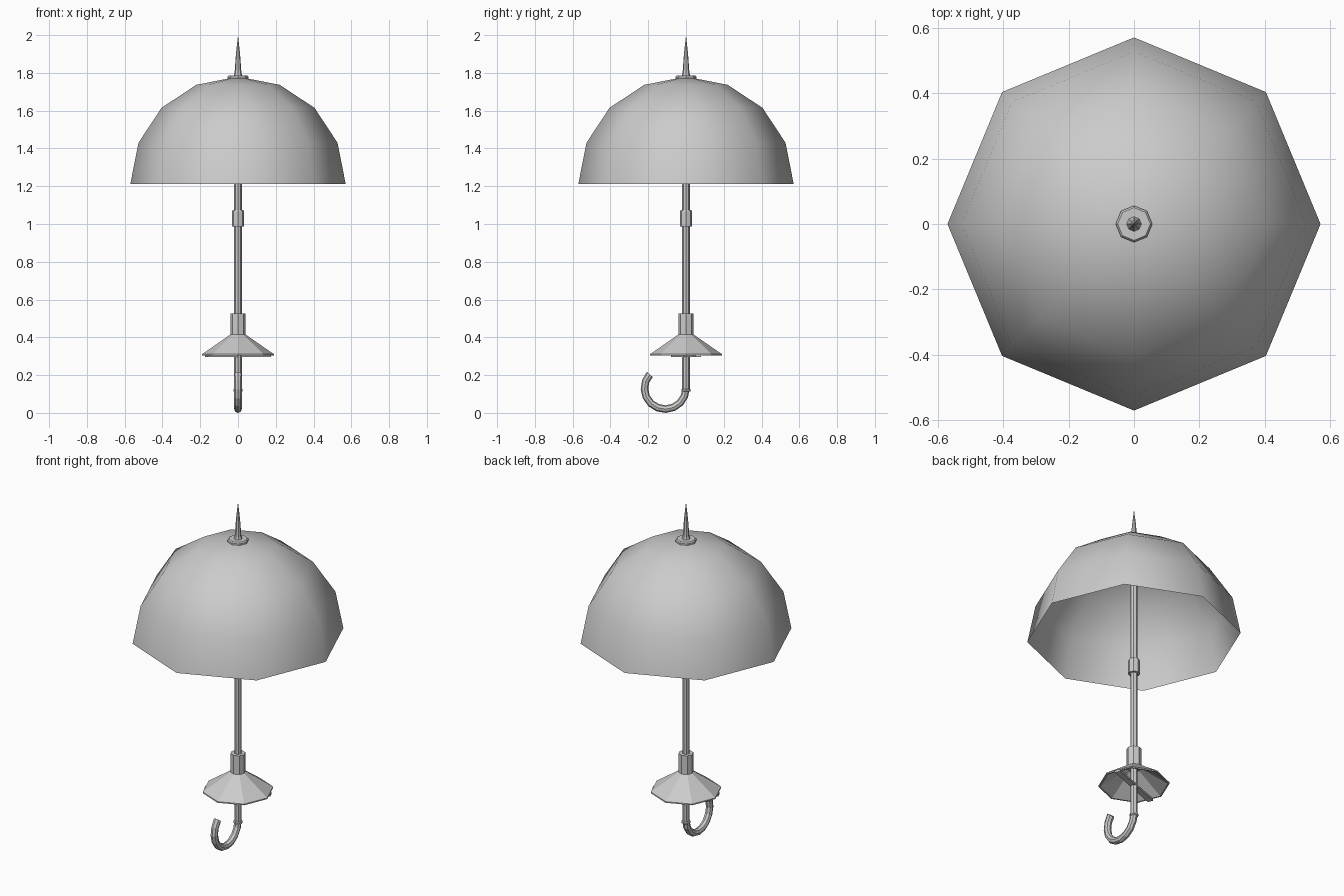
import bpy, bmesh
from math import sin, cos, pi, radians

if "Cube" in bpy.data.objects:
    bpy.data.objects.remove(bpy.data.objects["Cube"])

SIDES = 8


def make_object(name, bm, smooth):
    bmesh.ops.remove_doubles(bm, verts=bm.verts, dist=1e-5)
    bmesh.ops.recalc_face_normals(bm, faces=bm.faces)
    for f in bm.faces:
        f.smooth = smooth
    me = bpy.data.meshes.new(name)
    bm.to_mesh(me)
    bm.free()
    ob = bpy.data.objects.new(name, me)
    bpy.context.collection.objects.link(ob)
    return ob


def skin(bm, rings):
    for a, b in zip(rings, rings[1:]):
        for i in range(SIDES):
            j = (i + 1) % SIDES
            bm.faces.new((a[i], a[j], b[j], b[i]))


def lathe(name, profile, smooth=False):
    """Eight-sided turned part from (radius, z) points."""
    bm = bmesh.new()
    rings = [[bm.verts.new((r * cos(2 * pi * i / SIDES), r * sin(2 * pi * i / SIDES), z))
              for i in range(SIDES)] for r, z in profile]
    skin(bm, rings)
    bmesh.ops.remove_doubles(bm, verts=bm.verts, dist=1e-5)
    bmesh.ops.dissolve_degenerate(bm, edges=bm.edges, dist=1e-5)
    return make_object(name, bm, smooth)


# Canopy: open smooth octagonal dome
lathe("canopy", [(0.57, 1.212), (0.527, 1.43), (0.405, 1.615),
                 (0.22, 1.737), (0, 1.78)], True)

# Top washer and spike
lathe("top_washer", [(0, 1.765), (0.056, 1.765), (0.056, 1.778), (0.05, 1.785), (0, 1.785)])
lathe("spike", [(0.024, 1.78), (0.018, 1.80), (0.011, 1.90), (0, 2.0)])

# Shaft with sliding collar
lathe("shaft", [(0.02, 0.12), (0.02, 1.77)])
lathe("collar", [(0.02, 0.988), (0.033, 0.988), (0.033, 1.065), (0.028, 1.075), (0.02, 1.075)])

# Sleeve and flared hand guard
lathe("sleeve", [(0.02, 0.41), (0.04, 0.41), (0.04, 0.525), (0.02, 0.525)])
lathe("hand_guard", [(0.02, 0.415), (0.04, 0.415), (0.19, 0.311),
                     (0.19, 0.304), (0.182, 0.304), (0.036, 0.405), (0.02, 0.405)], False)

# Cross bar under the guard
bm = bmesh.new()
bmesh.ops.create_cube(bm, size=1)
bar = make_object("guard_bar", bm, False)
bar.scale = (0.36, 0.032, 0.012)
bar.location = (0, 0, 0.301)
bar.rotation_euler.z = radians(21)

# Ring where the handle begins
lathe("handle_ring", [(0.019, 0.112), (0.025, 0.116), (0.025, 0.124), (0.019, 0.128)])

# Hooked handle: octagonal tube swept around an arc towards the front
bm = bmesh.new()
R, CY, CZ, STEPS = 0.11, -0.11, 0.13, 10
rings = []
for s in range(STEPS + 1):
    t = -radians(222) * s / STEPS
    tube = 0.021 if s == STEPS else 0.02
    ring = []
    for i in range(SIDES):
        a = 2 * pi * i / SIDES
        d = R + tube * cos(a)
        ring.append(bm.verts.new((tube * sin(a), CY + d * cos(t), CZ + d * sin(t))))
    rings.append(ring)
skin(bm, rings)
bm.faces.new(rings[0])
bm.faces.new(rings[-1])
make_object("hook_handle", bm, False)
